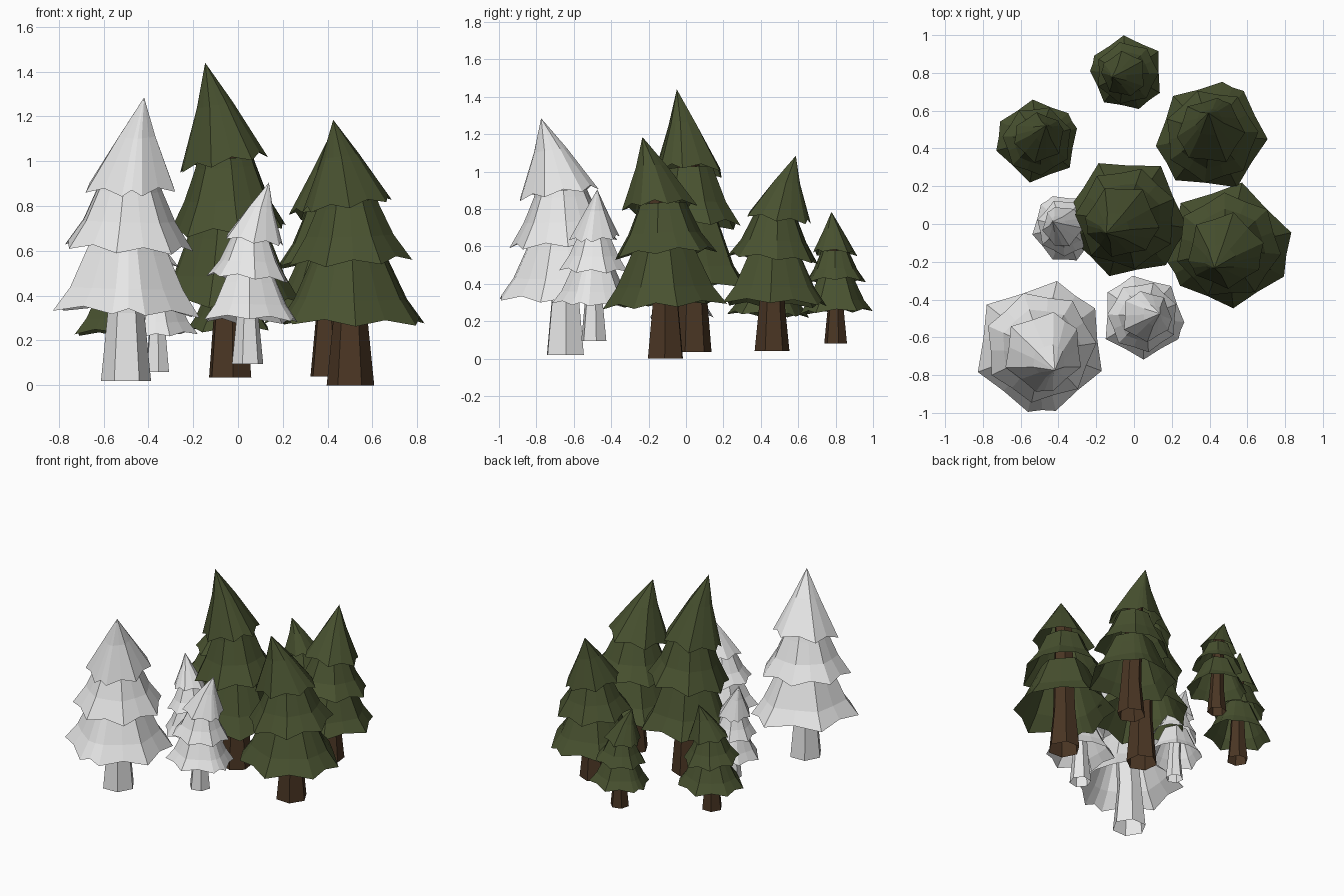
import bpy, bmesh
from math import sin, cos, radians, pi

if "Cube" in bpy.data.objects:
    bpy.data.objects.remove(bpy.data.objects["Cube"])

def mat(name, rgb):
    m = bpy.data.materials.new(name)
    m.diffuse_color = (*rgb, 1)
    m.use_nodes = True
    m.node_tree.nodes["Principled BSDF"].inputs["Base Color"].default_value = m.diffuse_color
    return m

GREEN = mat("pine green", (0.065, 0.083, 0.029))
BROWN = mat("bark brown", (0.068, 0.036, 0.017))
WHITE = mat("plain white", (0.8, 0.8, 0.8))

# corner directions of the irregular skirts, measured from the lean direction
CORNERS = [36, 92, 133, 200, 261, 318, 342]
EVEN = [10, 62, 113, 165, 216, 268, 319]

# each tier: corner angles, low side, tilt, rings of (radius, height, lean offset)
TIERS = [
    (CORNERS, 50, 0.014, [(1.0, 0.235, 0.0), (0.77, 0.325, 0.01), (0.57, 0.445, 0.02), (0.45, 0.52, 0.03)]),
    (EVEN, 0, 0.02, [(0.84, 0.465, 0.02), (0.60, 0.565, 0.04), (0.43, 0.67, 0.06), (0.39, 0.70, 0.07)]),
    (CORNERS, 325, 0.025, [(0.61, 0.675, 0.10), (0.25, 0.865, 0.26), (0.0, 1.0, 0.43)]),
]

def make(name, rings, material, loc, R, H, ang):
    """Loft rings of (x, y, z) points, a single point closing to a tip."""
    bm = bmesh.new()
    c, s = cos(radians(ang)), sin(radians(ang))
    vs = [[bm.verts.new(((x * c - y * s) * R, (x * s + y * c) * R, z * H))
           for x, y, z in ring] for ring in rings]
    for a, b in zip(vs, vs[1:]):
        n = len(a)
        for i in range(n):
            j = (i + 1) % n
            if len(b) == 1:
                bm.faces.new((a[i], a[j], b[0]))
            else:
                bm.faces.new((a[i], a[j], b[j], b[i]))
    me = bpy.data.meshes.new(name)
    bm.to_mesh(me)
    bm.free()
    me.materials.append(material)
    ob = bpy.data.objects.new(name, me)
    ob.location = loc
    bpy.context.collection.objects.link(ob)

def add_midpoints(ring, shrink, lift, o):
    """Insert a slightly raised point between neighbouring corners."""
    out = []
    for i, p in enumerate(ring):
        q = ring[(i + 1) % len(ring)]
        m = [(a + b) / 2 for a, b in zip(p, q)]
        out += [p, ((m[0] - o) * shrink + o, m[1] * shrink, m[2] + lift)]
    return out

def tree(x, y, base, tip, R, ang, leaf, bark):
    H, loc = tip - base, (x, y, base)
    # tapering six-sided open trunk running up inside the skirts
    trunk = [[(r * cos(k * pi / 3) + o, r * sin(k * pi / 3), z) for k in range(6)]
             for r, z, o in [(0.315, 0, 0), (0.23, 0.24, 0), (0.17, 0.84, 0.14)]]
    make("trunk", trunk, bark, loc, R, H, ang)
    # three open skirts, the top one closing to a leaning tip
    for n, (angles, low, tilt, prof) in enumerate(TIERS):
        rings = []
        for k, (r, z, o) in enumerate(prof):
            if r == 0:
                rings.append([(o, 0, z)])
                continue
            t = tilt if k == 0 else tilt * 0.4
            ring = [(r * cos(radians(a)) + o, r * sin(radians(a)),
                     z - t * cos(radians(a - low))) for a in angles]
            rings.append(add_midpoints(ring, 0.98 if k == 0 else 1.03,
                                       0.022 if k == 0 else 0, o))
        make("foliage_tier_%d" % (n + 1), rings, leaf, loc, R, H, ang)

# x, y, base, tip, radius, lean direction
for t in [(-0.5, -0.645, 0.02, 1.285, 0.355, -58),
          (0.043, -0.493, 0.095, 0.905, 0.225, 11),
          (-0.36, -0.02, 0.06, 0.74, 0.182, 155)]:
    tree(*t, WHITE, WHITE)
for t in [(-0.035, 0.035, 0.035, 1.44, 0.325, -143),
          (0.502, -0.11, 0.0, 1.185, 0.337, -122),
          (0.41, 0.46, 0.04, 1.085, 0.298, 97),
          (-0.513, 0.438, 0.05, 0.81, 0.222, 60),
          (-0.033, 0.80, 0.08, 0.785, 0.2, 195)]:
    tree(*t, GREEN, BROWN)
